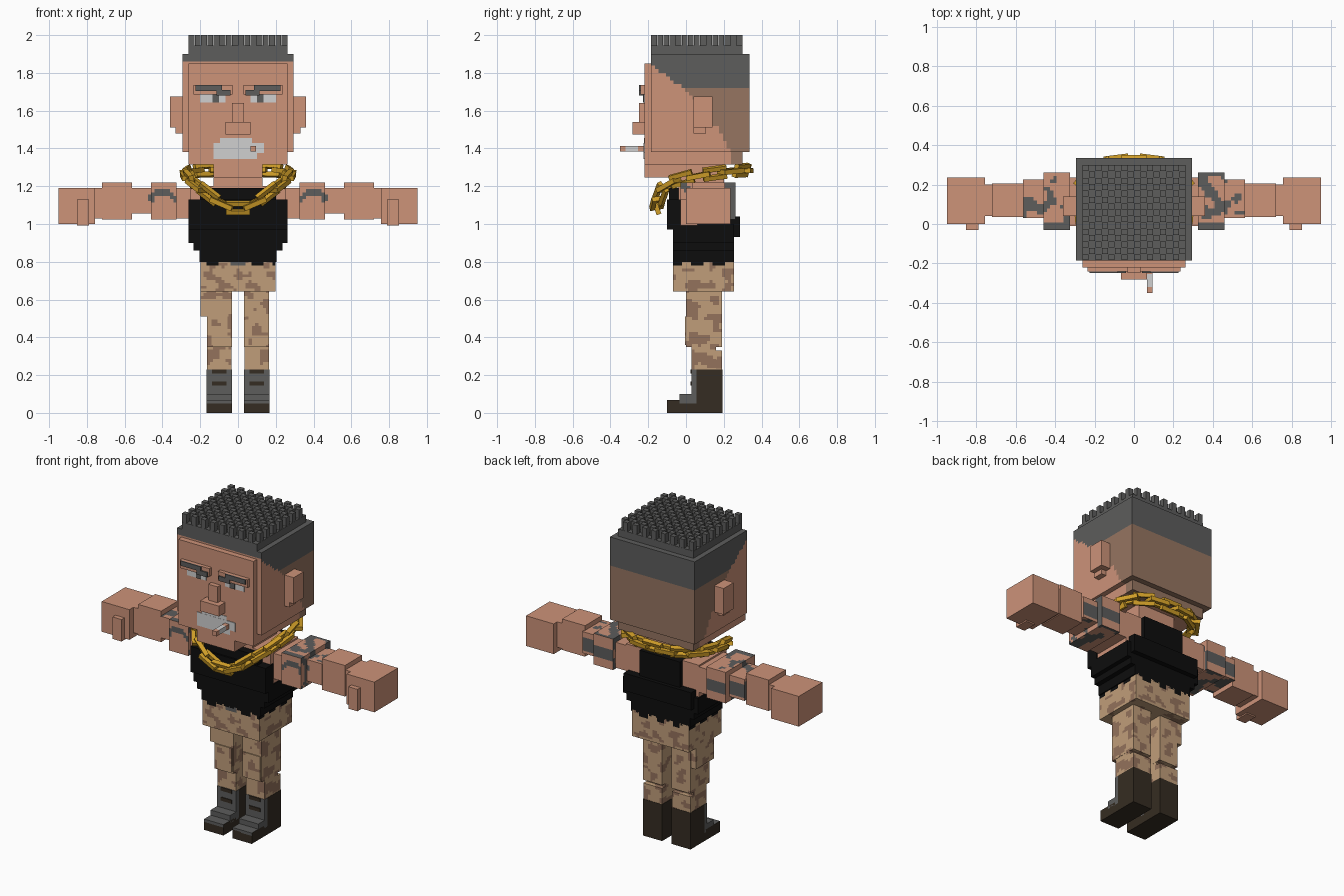
import bpy, bmesh, math
from mathutils import Vector, Matrix, noise

if "Cube" in bpy.data.objects:
    bpy.data.objects.remove(bpy.data.objects["Cube"])


def material(name, r, g, b):
    m = bpy.data.materials.new(name)
    lin = [((c / 255 + 0.055) / 1.055) ** 2.4 if c > 10 else c / 255 / 12.92 for c in (r, g, b)]
    m.diffuse_color = (*lin, 1)
    m.use_nodes = True
    m.node_tree.nodes["Principled BSDF"].inputs["Base Color"].default_value = m.diffuse_color
    return m


SKIN = material("skin", 205, 147, 121)
HAIR = material("charcoal", 93, 93, 92)
SHAVED = material("shaved_brown", 150, 117, 97)
GOLD = material("gold", 208, 158, 40)
BLACK = material("black", 13, 13, 13)
SAND = material("sand", 192, 158, 122)
CAMO = material("camo_brown", 148, 114, 92)
BOOT = material("dark_brown", 53, 44, 34)
WHITE = material("off_white", 208, 208, 208)


def finish(name, bm, mats):
    me = bpy.data.meshes.new(name)
    bm.to_mesh(me)
    bm.free()
    for m in mats:
        me.materials.append(m)
    ob = bpy.data.objects.new(name, me)
    bpy.context.collection.objects.link(ob)
    return ob


def add_box(bm, x, y, z):
    """Add a box spanning the three (low, high) ranges."""
    mid = Vector((sum(x) / 2, sum(y) / 2, sum(z) / 2))
    size = Vector((abs(x[1] - x[0]), abs(y[1] - y[0]), abs(z[1] - z[0])))
    bmesh.ops.create_cube(bm, size=1, matrix=Matrix.Translation(mid) @ Matrix.Diagonal(size).to_4x4())


def box(name, x, y, z, mats, cell=0, rule=None):
    """Box part; with a rule it is sliced into cells that are coloured by it."""
    bm = bmesh.new()
    add_box(bm, x, y, z)
    if rule:
        for ax, rng in enumerate((x, y, z)):
            lo, hi = sorted(rng)
            n = max(1, round((hi - lo) / cell))
            no = Vector([i == ax for i in range(3)])
            for k in range(1, n):
                bmesh.ops.bisect_plane(bm, geom=bm.verts[:] + bm.edges[:] + bm.faces[:],
                                       plane_co=no * (lo + (hi - lo) * k / n), plane_no=no)
        bm.normal_update()
        for f in bm.faces:
            f.material_index = rule(f.calc_center_median(), f.normal)
    return finish(name, bm, mats if isinstance(mats, list) else [mats])


def mx(s, a, b):
    return (s * a, s * b)


# Head: skin face, faded sides and dark hair line
FADE = [(1.30, .25), (1.38, .235), (1.45, .20), (1.52, .17), (1.53, .14), (1.60, .14), (1.66, .05), (1.73, -.03)]


def head_rule(c, n):
    if n.z > .5 or (n.y < -.5 and c.z > 1.865):
        return 1
    if n.y < -.5:
        return 0
    if c.z > max(1.73, 1.84 - (c.y + .185) * .71):
        return 1
    for (z0, y0), (z1, y1) in zip(FADE, FADE[1:]):
        if z0 <= c.z <= z1:
            return 2 if c.y > y0 + (y1 - y0) * (c.z - z0) / (z1 - z0) else 0
    return 0


HEAD = [SKIN, HAIR, SHAVED]
box("head", (-.295, .295), (-.185, .335), (1.38, 1.90), HEAD, .02, head_rule)
box("jaw", (-.262, .262), (-.185, .30), (1.315, 1.38), HEAD, .03, head_rule)
box("face", (-.262, .262), (-.22, -.18), (1.315, 1.85), SKIN)
box("chin", (-.13, .13), (-.22, .10), (1.245, 1.32), SKIN)
box("neck", (-.13, .13), (-.04, .20), (1.10, 1.32), SKIN)

# Hair cap with a checkerboard of tufts
bm = bmesh.new()
add_box(bm, (-.262, .262), (-.185, .30), (1.88, 1.945))
NX, NY = 16, 15
dx, dy = .524 / NX, .485 / NY
for i in range(NX):
    for j in range(NY):
        if (i + j) % 2 == 0:
            x, y = -.262 + i * dx, -.185 + j * dy
            add_box(bm, (x + .001, x + dx - .001), (y + .001, y + dy - .001), (1.94, 2.0))
finish("hair", bm, [HAIR])

# Ears, brows and eyes
for s, side in ((-1, "left"), (1, "right")):
    box(side + "_ear", mx(s, .29, .36), (.04, .14), (1.51, 1.675), SKIN)
    box(side + "_ear_lobe", mx(s, .29, .33), (.04, .105), (1.48, 1.51), SKIN)
    box(side + "_brow_ridge", mx(s, .03, .235), (-.242, -.21), (1.685, 1.735), SKIN)
    box(side + "_brow", mx(s, .085, .225), (-.25, -.21), (1.705, 1.735), HAIR)
    box(side + "_brow_inner", mx(s, .04, .115), (-.25, -.21), (1.68, 1.71), HAIR)
    box(side + "_eye", mx(s, .065, .20), (-.224, -.21), (1.643, 1.685), WHITE)
    box(side + "_pupil", mx(s, .10, .135), (-.227, -.21), (1.643, 1.685), HAIR)

# Nose, mouth and cigarette
box("nose_bridge", (-.032, .032), (-.25, -.2), (1.51, 1.64), SKIN)
box("nose_tip", (-.065, .065), (-.283, -.2), (1.475, 1.54), SKIN)
box("mouth_lower", (-.13, .10), (-.224, -.21), (1.345, 1.40), WHITE)
box("mouth_middle", (-.13, .137), (-.2245, -.21), (1.375, 1.43), WHITE)
box("mouth_upper", (-.095, .075), (-.2235, -.21), (1.40, 1.455), WHITE)
box("cigarette_filter", (.065, .095), (-.255, -.21), (1.383, 1.412), SKIN)
box("cigarette", (.065, .095), (-.32, -.255), (1.383, 1.412), WHITE)
box("cigarette_tip", (.065, .095), (-.35, -.32), (1.383, 1.412), SKIN)

# Torso with tank top
box("waist", (-.205, .205), (-.07, .255), (.80, .87), BLACK)
box("belly", (-.235, .235), (-.07, .255), (.86, .97), BLACK)
box("lower_chest", (-.262, .262), (-.07, .255), (.90, 1.0), BLACK)
box("chest", (-.262, .262), (-.10, -.02), (.97, 1.13), BLACK)
box("chest_top", (-.20, .20), (-.09, -.02), (1.12, 1.19), BLACK)
box("back", (-.235, .235), (.18, .285), (.93, 1.04), BLACK)
box("upper_back", (-.14, .14), (.18, .262), (1.03, 1.20), BLACK)
box("shoulders", (-.255, .255), (-.04, .235), (.96, 1.20), SKIN)


# Arms with tattooed upper part
def tattoo_rule(c, n):
    ax = abs(c.x)
    if n.y < -.5:
        d = math.hypot((ax - .40) / .075, (c.z - 1.10) / .075)
        return int(.75 < d < 1.15 and c.z > 1.12)
    if n.z > .5 and c.y < 0:
        return 1
    if n.y > .5:
        return int(1.07 < c.z < 1.15)
    return int(noise.noise(Vector((c.x * 13, c.y * 14, 3.0 + c.z * 8))) > .14)


TATTOO = [SKIN, HAIR]
for s, side in ((-1, "left"), (1, "right")):
    box(side + "_shoulder_joint", mx(s, .24, .34), (-.01, .235), (1.03, 1.19), SKIN)
    box(side + "_shoulder", mx(s, .325, .46), (-.03, .262), (1.025, 1.22), TATTOO, .018, tattoo_rule)
    box(side + "_upper_arm", mx(s, .44, .565), (.03, .225), (1.055, 1.19), TATTOO, .018, tattoo_rule)
    box(side + "_elbow", mx(s, .56, .72), (.035, .205), (1.025, 1.22), SKIN)
    box(side + "_forearm", mx(s, .70, .78), (.04, .20), (1.03, 1.19), SKIN)
    box(side + "_hand", mx(s, .757, .95), (0, .235), (1.0, 1.19), SKIN)
    box(side + "_thumb", mx(s, .79, .853), (-.03, .06), (.992, 1.13), SKIN)


# Camouflage trousers
def camo_rule(c, n):
    v = Vector((c.x * 16, c.y * 16, c.z * 20))
    return int(noise.noise(v) > .2)


def hip_rule(c, n):
    # ragged shirt hem over the belt line, with a grey buckle
    if c.z > .785 and abs(n.z) < .5:
        if n.y < -.5 and abs(c.x) < .045:
            return 3
        return 2 if math.sin((c.x + c.y) * 55) > 0 else camo_rule(c, n)
    return camo_rule(c, n)


TROUSERS = [SAND, CAMO, BLACK, HAIR]
box("hips", (-.198, .198), (-.07, .255), (.642, .81), TROUSERS, .016, hip_rule)
box("side_pocket", (-.198, -.15), (.005, .185), (.51, .65), TROUSERS, .016, camo_rule)
for s, side in ((-1, "left"), (1, "right")):
    box(side + "_thigh", mx(s, .033, .165), (0, .19), (.35, .65), TROUSERS, .016, camo_rule)
    box(side + "_knee_pad", mx(s, .04, .158), (-.006, .05), (.36, .51), TROUSERS, .016, camo_rule)
    box(side + "_shin", mx(s, .034, .164), (.03, .16), (.22, .352), TROUSERS, .016, camo_rule)
    box(side + "_calf", mx(s, .034, .164), (.15, .19), (.22, .33), TROUSERS, .016, camo_rule)

    # Boots with grey tongue and laced front
    box(side + "_boot_shaft", mx(s, .032, .166), (.055, .192), (0, .23), BOOT)
    box(side + "_boot_laces", mx(s, .032, .166), (.028, .06), (.05, .23), HAIR)
    box(side + "_boot_tongue", mx(s, .032, .166), (-.035, .05), (.05, .10), HAIR)
    box(side + "_boot_toe_cap", mx(s, .032, .166), (-.10, .05), (.05, .068), [HAIR, BOOT], .02,
        lambda c, n: int(abs(n.x) > .5))
    box(side + "_boot_sole", mx(s, .032, .166), (-.10, .192), (0, .055), BOOT)
    for k, z in enumerate((.145, .208)):
        box(f"{side}_lace_gap_{k}", mx(s, .06, .138), (.023, .03), (z, z + .022), BOOT)

# Gold chain: open rectangular links along a closed loop
half = [(0, -.155, 1.085), (.10, -.15, 1.115), (.19, -.125, 1.185), (.255, -.04, 1.235), (.27, .10, 1.262),
        (.25, .23, 1.28), (.16, .305, 1.285), (0, .325, 1.285)]
loop = [Vector(p) for p in half] + [Vector((-x, y, z)) for x, y, z in half[-2:0:-1]]
loop.append(loop[0])
lengths = [(b - a).length for a, b in zip(loop, loop[1:])]


def along(d):
    d %= sum(lengths)
    for a, b, l in zip(loop, loop[1:], lengths):
        if d <= l:
            return a.lerp(b, d / l)
        d -= l
    return loop[-1].copy()


bm = bmesh.new()
COUNT = 20
step = sum(lengths) / COUNT
for i in range(COUNT):
    p = along(i * step)
    t = (along(i * step + .04) - along(i * step - .04)).normalized()
    out = (Vector((p.x, p.y - .09, 0)) - t * Vector((p.x, p.y - .09, 0)).dot(t)).normalized()
    rot = Matrix((t, out, t.cross(out))).transposed().to_4x4()
    roll = Matrix.Rotation(math.radians(20 if i % 2 == 0 else 95), 4, 'X')
    link = bmesh.new()
    for e in (-1, 1):
        add_box(link, (-.063, .063), (-.013, .013), (e * .036, e * .012))
        add_box(link, (e * .063, e * .04), (-.0125, .0125), (-.014, .014))
    link.transform(Matrix.Translation(p) @ rot @ roll)
    tmp = bpy.data.meshes.new("link")
    link.to_mesh(tmp)
    link.free()
    bm.from_mesh(tmp)
    bpy.data.meshes.remove(tmp)
finish("gold_chain", bm, [GOLD])
